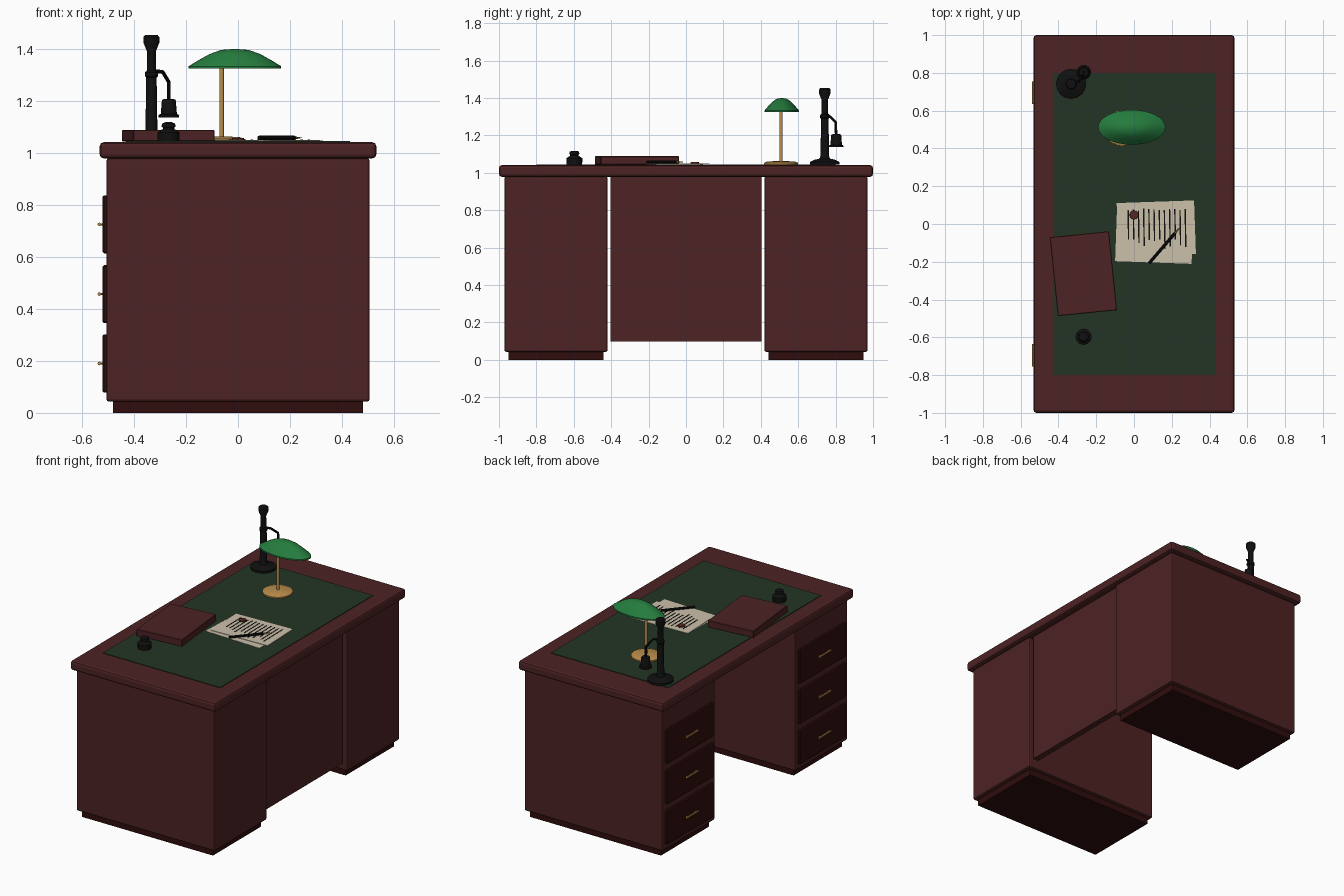
import bpy, bmesh, math, random
from mathutils import Vector

if "Cube" in bpy.data.objects:
    bpy.data.objects.remove(bpy.data.objects["Cube"])

random.seed(4)


def mat(name, r, g, b):
    m = bpy.data.materials.new(name)
    m.diffuse_color = (r, g, b, 1)
    m.use_nodes = True
    m.node_tree.nodes["Principled BSDF"].inputs["Base Color"].default_value = m.diffuse_color
    return m


WOOD = mat("mahogany", 0.075, 0.016, 0.017)
DARK = mat("dark mahogany", 0.030, 0.004, 0.004)
LEATHER = mat("green leather", 0.017, 0.036, 0.019)
GLASS = mat("green glass", 0.018, 0.20, 0.048)
BRASS = mat("brass", 0.50, 0.27, 0.07)
BLACK = mat("black enamel", 0.005, 0.005, 0.005)
PAPER = mat("cream paper", 0.60, 0.53, 0.40)
WAX = mat("red wax", 0.10, 0.02, 0.015)


def finish(name, bm, m, smooth=False):
    bmesh.ops.recalc_face_normals(bm, faces=bm.faces)
    me = bpy.data.meshes.new(name)
    bm.to_mesh(me)
    bm.free()
    me.materials.append(m)
    ob = bpy.data.objects.new(name, me)
    bpy.context.collection.objects.link(ob)
    if smooth:
        bpy.ops.object.select_all(action='DESELECT')
        ob.select_set(True)
        bpy.context.view_layer.objects.active = ob
        bpy.ops.object.shade_smooth_by_angle(angle=math.radians(35))
    return ob


def box(name, m, x, y, z, bevel=0, segments=2, turn=0):
    """Box from (min, max) ranges, turned about its own centre."""
    bm = bmesh.new()
    bmesh.ops.create_cube(bm, size=1)
    for v in bm.verts:
        v.co = Vector(v.co[i] * (r[1] - r[0]) for i, r in enumerate((x, y, z)))
    if bevel:
        bmesh.ops.bevel(bm, geom=bm.edges[:], offset=bevel, segments=segments,
                        affect='EDGES', profile=0.5)
    ob = finish(name, bm, m)
    ob.location = [sum(r) / 2 for r in (x, y, z)]
    ob.rotation_euler.z = math.radians(turn)
    return ob


def lathe(name, m, centre, profile, sides=24, sx=1, sy=1):
    """Revolve (radius, z) points about a vertical axis."""
    bm = bmesh.new()
    rings = []
    for r, z in profile:
        if r == 0:
            rings.append([bm.verts.new((centre[0], centre[1], z))] * sides)
        else:
            rings.append([bm.verts.new((centre[0] + sx * r * math.cos(2 * math.pi * i / sides),
                                        centre[1] + sy * r * math.sin(2 * math.pi * i / sides), z))
                          for i in range(sides)])
    for a, b in zip(rings, rings[1:]):
        for i in range(sides):
            j = (i + 1) % sides
            bm.faces.new(list(dict.fromkeys((a[i], a[j], b[j], b[i]))))
    return finish(name, bm, m, True)


def rod(name, m, a, b, r1, r2=None, sides=10):
    """Cylinder or cone between two points."""
    a, b = Vector(a), Vector(b)
    bm = bmesh.new()
    bmesh.ops.create_cone(bm, cap_ends=True, segments=sides, radius1=r1,
                          radius2=r1 if r2 is None else r2, depth=(b - a).length)
    ob = finish(name, bm, m, True)
    ob.location = (a + b) / 2
    ob.rotation_mode = 'QUATERNION'
    ob.rotation_quaternion = (b - a).to_track_quat('Z', 'Y')
    return ob


# Desk top with leather inlay
box("desktop", WOOD, (-0.532, 0.532), (-1, 1), (0.979, 1.041), 0.015)
box("leather_inlay", LEATHER, (-0.43, 0.43), (-0.8, 0.8), (1.036, 1.045))

# Pedestals, plinths, drawers and handles
for side, s in (("left", -1), ("right", 1)):
    c = 0.695 * s
    box(side + "_pedestal", WOOD, (-0.506, 0.506), (c - 0.276, c + 0.276), (0.043, 0.98), 0.01)
    box(side + "_plinth", DARK, (-0.48, 0.48), (c - 0.253, c + 0.253), (0, 0.05))
    for i, z in enumerate((0.19, 0.457, 0.725)):
        n = f"{side}_drawer_{i + 1}"
        box(n, DARK, (-0.521, -0.50), (c - 0.245, c + 0.245), (z - 0.112, z + 0.112), 0.006, 1)
        rod(n + "_handle", BRASS, (-0.533, c - 0.06, z), (-0.533, c + 0.06, z), 0.007)
        for k in (-1, 1):
            rod(n + "_handle_post", BRASS, (-0.533, c + k * 0.045, z),
                (-0.515, c + k * 0.045, z), 0.004, sides=8)
box("modesty_panel", WOOD, (0.445, 0.485), (-0.403, 0.403), (0.097, 0.985))

# Closed book
box("book", WOOD, (-0.4255, -0.1105), (-0.473, -0.053), (1.044, 1.089), 0.003, 1, turn=5.8)

# Ink bottle
lathe("ink_bottle", BLACK, (-0.267, -0.597),
      [(0, 1.044), (0.042, 1.044), (0.043, 1.078), (0.022, 1.092), (0.022, 1.098),
       (0.027, 1.1), (0.025, 1.113), (0.012, 1.118), (0, 1.118)], 12)

# Paper sheets with handwriting lines
box("lower_sheet", PAPER, (-0.095, 0.31), (-0.204, 0.084), (1.044, 1.047), turn=-2)
box("upper_sheet", PAPER, (-0.087, 0.323), (-0.166, 0.118), (1.047, 1.050), turn=2)
for i in range(12):
    x = -0.03 + 0.0275 * i
    top = 0.078 + random.uniform(-0.006, 0.004)
    box(f"writing_line_{i + 1}", BLACK, (x - 0.0035, x + 0.0035),
        (top - random.uniform(0.15, 0.21), top), (1.0495, 1.0512), turn=1)

# Wax seal
lathe("wax_seal", WAX, (0.0, 0.048), [(0, 1.049), (0.024, 1.049), (0.022, 1.057), (0, 1.058)], 12)

# Pen with brass nib
p, q = Vector((0.08, -0.208, 1.058)), Vector((0.245, -0.015, 1.058))
rod("pen_barrel", BLACK, p, p.lerp(q, 0.83), 0.008)
rod("pen_nib", BRASS, p.lerp(q, 0.83), q, 0.006, 0.001)

# Banker style lamp
lathe("lamp_base", BRASS, (-0.065, 0.508),
      [(0, 1.044), (0.092, 1.044), (0.092, 1.053), (0.075, 1.06), (0.015, 1.064), (0, 1.064)], 28)
rod("lamp_pole", BRASS, (-0.063, 0.508, 1.055), (-0.063, 0.508, 1.365), 0.009, sides=12)
lathe("lamp_shade", GLASS, (-0.012, 0.512),
      [(0, 1.4), (0.3, 1.396), (0.55, 1.38), (0.8, 1.355), (1, 1.333), (1, 1.324),
       (0.97, 1.324), (0.78, 1.347), (0.53, 1.371), (0.28, 1.387), (0, 1.391)],
      32, sx=0.178, sy=0.092)

# Candlestick telephone
lathe("telephone_stand", BLACK, (-0.333, 0.742),
      [(0, 1.044), (0.08, 1.044), (0.08, 1.058), (0.055, 1.07), (0.028, 1.076), (0.023, 1.09),
       (0.02, 1.29), (0.025, 1.295), (0.025, 1.31), (0.018, 1.315), (0.017, 1.39),
       (0.031, 1.425), (0.031, 1.445), (0.024, 1.453), (0, 1.453)], 16)
hook = [(-0.333, 0.742, 1.315), (-0.29, 0.757, 1.312), (-0.266, 0.8, 1.272), (-0.266, 0.803, 1.195)]
for i, (a, b) in enumerate(zip(hook, hook[1:])):
    rod(f"telephone_hook_{i + 1}", BLACK, a, b, 0.007)
lathe("telephone_earpiece", BLACK, (-0.266, 0.803),
      [(0, 1.208), (0.024, 1.206), (0.027, 1.2), (0.031, 1.15), (0.039, 1.146),
       (0.039, 1.137), (0, 1.137)], 16)
